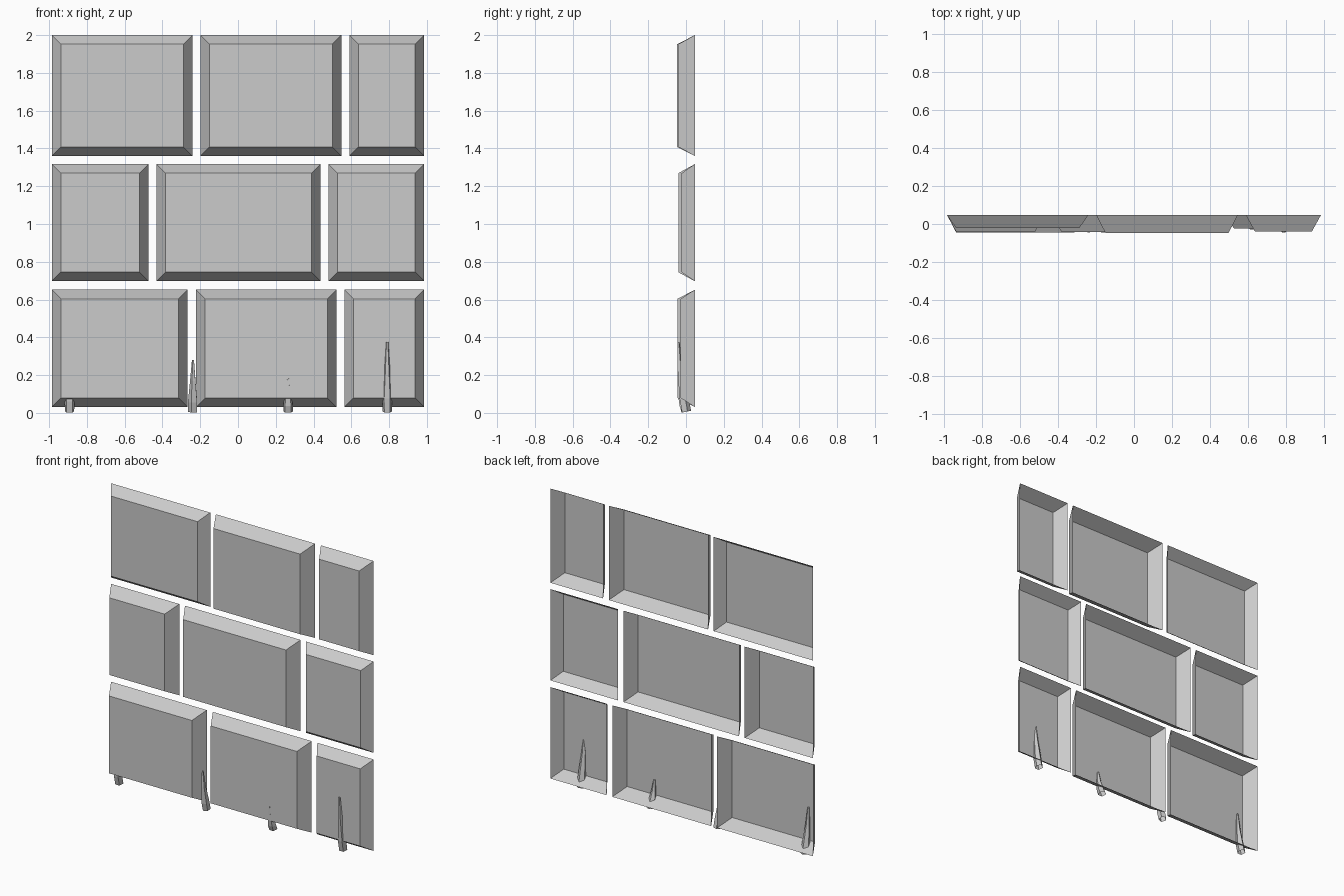
import bpy, bmesh, math
from mathutils import Vector

if "Cube" in bpy.data.objects:
    bpy.data.objects.remove(bpy.data.objects["Cube"])

BACK = 0.047
INSET = 0.048


def make_object(name, bm):
    mesh = bpy.data.meshes.new(name)
    bm.to_mesh(mesh)
    bm.free()
    obj = bpy.data.objects.new(name, mesh)
    bpy.context.collection.objects.link(obj)
    return obj


def stone_block(name, x0, x1, z0, z1, front):
    """Open-backed slab: flat front face with four sloping sides."""
    bm = bmesh.new()

    def ring(d, y):
        return [bm.verts.new((x, y, z)) for x, z in
                ((x0 + d, z0 + d), (x1 - d, z0 + d), (x1 - d, z1 - d), (x0 + d, z1 - d))]

    face, rim = ring(INSET, front), ring(0, BACK)
    bm.faces.new(face)
    for i in range(4):
        j = (i + 1) % 4
        bm.faces.new((face[i], rim[i], rim[j], face[j]))
    return make_object(name, bm)


def grass_blade(name, x, height, turn):
    """Five-sided tapering blade leaning towards the front of the wall."""
    bm = bmesh.new()
    # fraction of height, y centre, radius
    profile = ((0.0, 0.001, 0.026), (0.2, -0.012, 0.027),
               (0.6, -0.031, 0.016), (1.0, -0.040, 0.006))
    rings = []
    for t, y, r in profile:
        ring = []
        for k in range(5):
            a = turn + k * math.tau / 5
            dy = r * math.sin(a)
            tilt = 0.2 * dy + 0.006 if t == 0 else 0
            ring.append(bm.verts.new((x + r * math.cos(a), y + dy, t * height + tilt)))
        rings.append(ring)
    for low, high in zip(rings, rings[1:]):
        for i in range(5):
            j = (i + 1) % 5
            bm.faces.new((low[i], low[j], high[j], high[i]))
    bm.faces.new(rings[-1])
    return make_object(name, bm)


# Rows of blocks: z range, then (x start, x end, front y) for each block
rows = {
    "top": (1.36, 2.0, ((-0.986, -0.241, -0.022), (-0.199, 0.547, -0.047), (0.59, 0.986, -0.040))),
    "middle": (0.697, 1.317, ((-0.986, -0.474, -0.041), (-0.431, 0.437, -0.041), (0.479, 0.986, -0.023))),
    "bottom": (0.031, 0.652, ((-0.986, -0.267, -0.045), (-0.222, 0.521, -0.044), (0.563, 0.986, -0.028))),
}
for row, (z0, z1, blocks) in rows.items():
    for side, (x0, x1, front) in zip(("left", "centre", "right"), blocks):
        stone_block(f"{row}_{side}_block", x0, x1, z0, z1, front)

# Grass blades growing at the foot of the wall
for i, (x, h, turn) in enumerate(((-0.892, 0.305, 0.3), (-0.238, 0.28, 0.6),
                                  (0.265, 0.182, 0.3), (0.79, 0.375, 0.3))):
    grass_blade(f"grass_blade_{i + 1}", x, h, turn)
